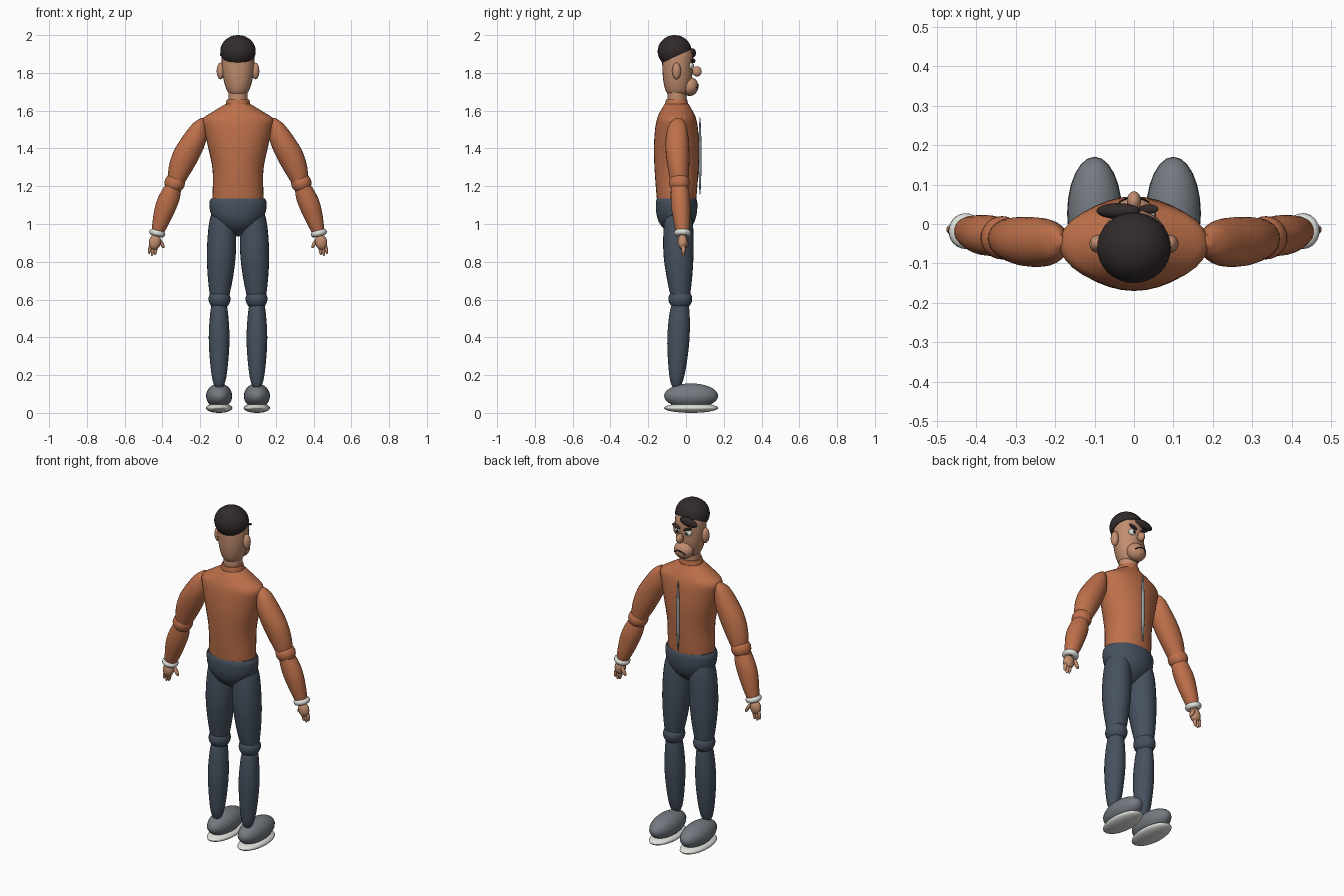
import bpy, bmesh, math
from mathutils import Vector, Matrix

if "Cube" in bpy.data.objects:
    bpy.data.objects.remove(bpy.data.objects["Cube"])


def srgb(r, g, b):
    f = lambda c: ((c / 255 + 0.055) / 1.055) ** 2.4 if c > 10 else c / 255 / 12.92
    return (f(r), f(g), f(b), 1)


def mat(name, *rgb):
    m = bpy.data.materials.new(name)
    m.diffuse_color = srgb(*rgb)
    m.use_nodes = True
    m.node_tree.nodes["Principled BSDF"].inputs["Base Color"].default_value = m.diffuse_color
    return m


SHIRT = mat("shirt_orange", 190, 112, 74)
SKIN = mat("skin", 194, 142, 112)
HAIR = mat("hair_dark", 50, 42, 43)
TROUSERS = mat("trousers_blue_grey", 70, 81, 95)
SHOE = mat("shoe_grey", 116, 122, 129)
WHITE = mat("off_white", 222, 224, 218)
ZIP = mat("zip_grey", 150, 160, 166)
BLACK = mat("black", 22, 20, 22)


def finish(name, bm, material):
    bmesh.ops.recalc_face_normals(bm, faces=bm.faces)
    me = bpy.data.meshes.new(name)
    bm.to_mesh(me)
    bm.free()
    for p in me.polygons:
        p.use_smooth = True
    me.set_sharp_from_angle(angle=math.radians(45))
    me.materials.append(material)
    ob = bpy.data.objects.new(name, me)
    bpy.context.collection.objects.link(ob)
    return ob


def ellipsoid(name, centre, radii, material, tilt=0, cut=None, seg=24):
    """Scaled sphere, tilted about y; cut = (point, normal) keeps the side facing the normal."""
    bm = bmesh.new()
    m = (Matrix.Translation(centre) @ Matrix.Rotation(tilt, 4, 'Y')
         @ Matrix.Diagonal((*radii, 1)))
    bmesh.ops.create_uvsphere(bm, u_segments=seg, v_segments=seg * 2 // 3, radius=1, matrix=m)
    if cut:
        geom = bm.verts[:] + bm.edges[:] + bm.faces[:]
        r = bmesh.ops.bisect_plane(bm, geom=geom, plane_co=cut[0], plane_no=cut[1], clear_inner=True)
        rim = [e for e in r["geom_cut"] if isinstance(e, bmesh.types.BMEdge)]
        bmesh.ops.edgeloop_fill(bm, edges=rim)
    return finish(name, bm, material)


def loft(name, sections, material, side=1, seg=24, steps=4):
    """Smooth stack of horizontal ellipses (x, y, z, rx, ry)."""
    s = [Vector(q) for q in sections]
    s = [s[0]] + s + [s[-1]]
    rows = []
    for i in range(1, len(s) - 2):
        a, b, c, d = s[i - 1:i + 3]
        for k in range(steps):
            t = k / steps
            rows.append(0.5 * (2 * b + (c - a) * t + (2 * a - 5 * b + 4 * c - d) * t * t
                               + (3 * b - a - 3 * c + d) * t ** 3))
    rows.append(s[-1])
    bm = bmesh.new()
    rings = []
    for x, y, z, rx, ry in rows:
        rings.append([bm.verts.new((side * x + rx * math.cos(u), y + ry * math.sin(u), z))
                      for u in (2 * math.pi * j / seg for j in range(seg))])
    for p, q in zip(rings, rings[1:]):
        for j in range(seg):
            n = (j + 1) % seg
            bm.faces.new((p[j], p[n], q[n], q[j]))
    bm.faces.new(rings[0])
    bm.faces.new(rings[-1])
    return finish(name, bm, material)


def tube(name, pts, radius, material, closed=False):
    cu = bpy.data.curves.new(name, 'CURVE')
    cu.dimensions = '3D'
    cu.bevel_depth = radius
    cu.bevel_resolution = 3
    cu.use_fill_caps = True
    sp = cu.splines.new('POLY')
    sp.points.add(len(pts) - 1)
    for p, co in zip(sp.points, pts):
        p.co = (*co, 1)
    sp.use_cyclic_u = closed
    cu.materials.append(material)
    ob = bpy.data.objects.new(name, cu)
    bpy.context.collection.objects.link(ob)
    return ob


# Torso, collar, zip and pelvis
loft("torso", [(0, -.05, 1.09, .13, .098), (0, -.05, 1.14, .135, .105), (0, -.05, 1.28, .134, .116),
               (0, -.05, 1.40, .157, .12), (0, -.05, 1.50, .18, .114), (0, -.05, 1.555, .187, .104),
               (0, -.05, 1.59, .14, .09), (0, -.05, 1.635, .066, .064)], SHIRT, seg=32)
loft("collar", [(0, -.05, 1.61, .066, .064), (0, -.05, 1.64, .064, .06),
                (0, -.05, 1.66, .058, .056)], SHIRT)
ellipsoid("zip", (0, .074, 1.36), (.009, .008, .21), ZIP, seg=12)
loft("pelvis", [(0, -.05, 1.135, .143, .104), (0, -.05, 1.11, .152, .11), (0, -.05, 1.05, .142, .106),
                (0, -.05, 1.0, .107, .088), (0, -.05, .96, .055, .05), (0, -.05, .935, .008, .008)],
     TROUSERS, seg=32)

# Head
loft("neck", [(0, -.048, 1.62, .05, .05), (0, -.048, 1.72, .052, .05)], SKIN)
loft("head", [(0, -.045, 1.678, .03, .04), (0, -.045, 1.70, .055, .06), (0, -.045, 1.75, .073, .074),
              (0, -.045, 1.82, .085, .08), (0, -.045, 1.90, .084, .08), (0, -.05, 1.95, .06, .058)], SKIN)
MC, MR = (0, .02, 1.728), (.056, .046, .05)
ellipsoid("muzzle", MC, MR, SKIN)
ellipsoid("nose", (0, .058, 1.808), (.018, .025, .027), SKIN)
ellipsoid("hair_cap", (0, -.06, 1.914), (.094, .09, .086), HAIR,
          cut=((0, -.145, 1.845), Vector((0, -.075, .165)).normalized()), seg=32)
ellipsoid("quiff", (-.04, .033, 1.905), (.056, .02, .024), HAIR, tilt=-.15)

# Frowning mouth laid on the muzzle
mouth = []
for i in range(11):
    t = i / 5 - 1
    x, z = .036 * t, 1.738 - .018 * t * t
    d = 1 - (x / MR[0]) ** 2 - ((z - MC[2]) / MR[2]) ** 2
    mouth.append((x, MC[1] + MR[1] * math.sqrt(d), z))
tube("mouth", mouth, .003, BLACK)

for s, side in ((-1, "left"), (1, "right")):
    # Face details
    ellipsoid(side + "_ear", (s * .092, -.05, 1.81), (.021, .023, .044), SKIN)
    ellipsoid(side + "_eye", (s * .033, .024, 1.838), (.021, .016, .019), WHITE)
    ellipsoid(side + "_pupil", (s * .030, .038, 1.837), (.007, .005, .008), BLACK, seg=12)
    ellipsoid(side + "_brow", (s * .037, .038, 1.864), (.027, .012, .008), HAIR, tilt=-s * .35, seg=16)

    # Arm
    loft(side + "_upper_arm", [(.19, -.04, 1.56, .01, .015), (.205, -.045, 1.53, .036, .043),
                               (.23, -.047, 1.46, .065, .06), (.265, -.045, 1.385, .076, .063),
                               (.30, -.04, 1.30, .067, .057), (.33, -.035, 1.21, .042, .045)], SHIRT, s)
    ellipsoid(side + "_elbow", (s * .335, -.035, 1.217), (.054, .055, .053), SHIRT)
    loft(side + "_forearm", [(.345, -.035, 1.20, .045, .045), (.365, -.03, 1.14, .058, .051),
                             (.385, -.027, 1.08, .057, .05), (.41, -.021, 1.0, .044, .042),
                             (.426, -.018, .95, .032, .033)], SHIRT, s)
    ring = Matrix.Translation((s * .428, -.018, .952)) @ Matrix.Rotation(-s * .25, 4, 'Y')
    tube(side + "_cuff", [ring @ Vector((.027 * math.cos(u), .029 * math.sin(u), 0))
                          for u in (2 * math.pi * j / 24 for j in range(24))], .017, WHITE, True)

    # Hand
    ellipsoid(side + "_palm", (s * .44, -.018, .905), (.032, .026, .042), SKIN, tilt=-s * .2)
    for k, (x, z) in enumerate(((.467, .868), (.452, .858), (.436, .862))):
        ellipsoid(f"{side}_finger_{k + 1}", (s * x, -.014, z), (.009, .011, .028), SKIN, tilt=-s * .15, seg=12)
    ellipsoid(side + "_thumb", (s * .405, .002, .898), (.01, .012, .03), SKIN, tilt=s * .5, seg=12)

    # Leg
    loft(side + "_thigh", [(.08, -.04, 1.09, .05, .06), (.083, -.04, 1.0, .071, .077),
                           (.088, -.04, .85, .077, .08), (.093, -.035, .72, .067, .068),
                           (.098, -.03, .61, .05, .05)], TROUSERS, s)
    ellipsoid(side + "_knee", (s * .098, -.03, .603), (.058, .063, .056), TROUSERS)
    loft(side + "_shin", [(.1, -.03, .59, .036, .04), (.1, -.034, .53, .047, .053),
                          (.1, -.04, .40, .055, .059), (.1, -.045, .27, .048, .05),
                          (.1, -.05, .17, .034, .034), (.1, -.052, .125, .012, .012)], TROUSERS, s)

    # Shoe
    ellipsoid(side + "_shoe", (s * .1, .027, .09), (.069, .143, .066), SHOE)
    ellipsoid(side + "_sole", (s * .1, .027, .026), (.07, .144, .026), WHITE)
